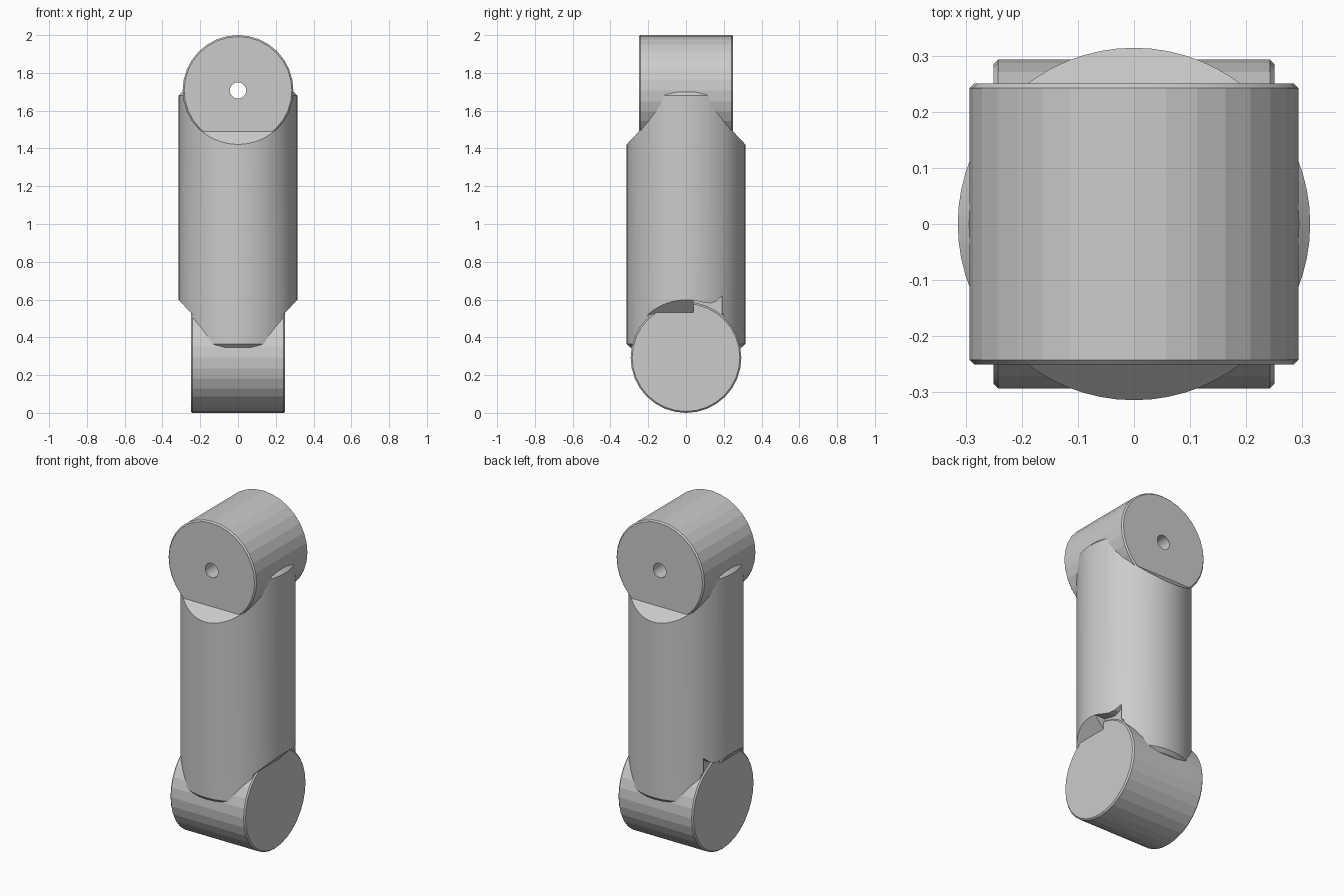
import bpy, bmesh
from math import radians
from mathutils import Matrix

if "Cube" in bpy.data.objects:
    bpy.data.objects.remove(bpy.data.objects["Cube"])


def add_object(name, bm):
    bmesh.ops.recalc_face_normals(bm, faces=bm.faces[:])
    mesh = bpy.data.meshes.new(name)
    bm.to_mesh(mesh)
    bm.free()
    ob = bpy.data.objects.new(name, mesh)
    bpy.context.collection.objects.link(ob)
    return ob


def cylinder(name, radius, length, centre_z, axis='Z', sides=32, chamfer=0.0):
    bm = bmesh.new()
    bmesh.ops.create_cone(bm, cap_ends=True, segments=sides, radius1=radius,
                          radius2=radius, depth=length)
    if chamfer:
        rims = [e for e in bm.edges if abs(e.verts[0].co.z - e.verts[1].co.z) < 1e-4]
        bmesh.ops.bevel(bm, geom=rims, offset=chamfer, segments=1,
                        affect='EDGES', profile=0.5)
    turn = {'X': Matrix.Rotation(radians(90), 4, 'Y'),
            'Y': Matrix.Rotation(radians(90), 4, 'X'),
            'Z': Matrix.Identity(4)}[axis]
    bm.transform(Matrix.Translation((0, 0, centre_z)) @ turn)
    return add_object(name, bm)


def prism(name, points, direction):
    bm = bmesh.new()
    face = bm.faces.new([bm.verts.new(p) for p in points])
    ext = bmesh.ops.extrude_face_region(bm, geom=[face])
    bmesh.ops.translate(bm, vec=direction,
                        verts=[v for v in ext['geom'] if isinstance(v, bmesh.types.BMVert)])
    return add_object(name, bm)


def combine(target, tool, operation):
    mod = target.modifiers.new(operation, 'BOOLEAN')
    mod.operation, mod.object, mod.solver = operation, tool, 'EXACT'
    bpy.context.view_layer.objects.active = target
    bpy.ops.object.modifier_apply(modifier=mod.name)
    bpy.data.objects.remove(tool, do_unlink=True)


R, LOW, HIGH = 0.293, 0.293, 1.707

# Upright barrel between the two joints
arm = cylinder("arm_link", 0.314, 1.355, 1.0225, sides=64, chamfer=0.02)

for s in (-1, 1):
    # Sloped shoulders clearing the joint faces
    shoulder = [(0.24, 1.50), (0.40, 1.33), (0.40, 1.80), (0.24, 1.80)]
    combine(arm, prism("top_cut", [(-0.4, s * w, z) for w, z in shoulder],
                       (0.8, 0, 0)), 'DIFFERENCE')
    foot = [(0.24, 0.52), (0.40, 0.69), (0.40, 0.20), (0.24, 0.20)]
    combine(arm, prism("foot_cut", [(s * w, -0.4, z) for w, z in foot],
                       (0, 0.8, 0)), 'DIFFERENCE')
    # Pointed notch beside each lower joint face
    notch = [(0.04, 0.48), (0.04, 0.597), (0.10, 0.583), (0.13, 0.58),
             (0.16, 0.59), (0.19, 0.62), (0.19, 0.48)]
    combine(arm, prism("notch_cut", [(s * 0.24, y, z) for y, z in notch],
                       (s * 0.2, 0, 0)), 'DIFFERENCE')

# Crossed joint drums and their bores
for z, axis in ((LOW, 'X'), (HIGH, 'Y')):
    combine(arm, cylinder("joint_drum", R, 0.5, z, axis, 32, 0.008), 'UNION')
for z, axis in ((LOW, 'X'), (HIGH, 'Y')):
    combine(arm, cylinder("bore", 0.043, 1.0, z, axis, 24), 'DIFFERENCE')

# Smooth barrel, faceted drums
bpy.ops.object.select_all(action='DESELECT')
arm.select_set(True)
bpy.context.view_layer.objects.active = arm
bpy.ops.object.shade_smooth_by_angle(angle=radians(9))
